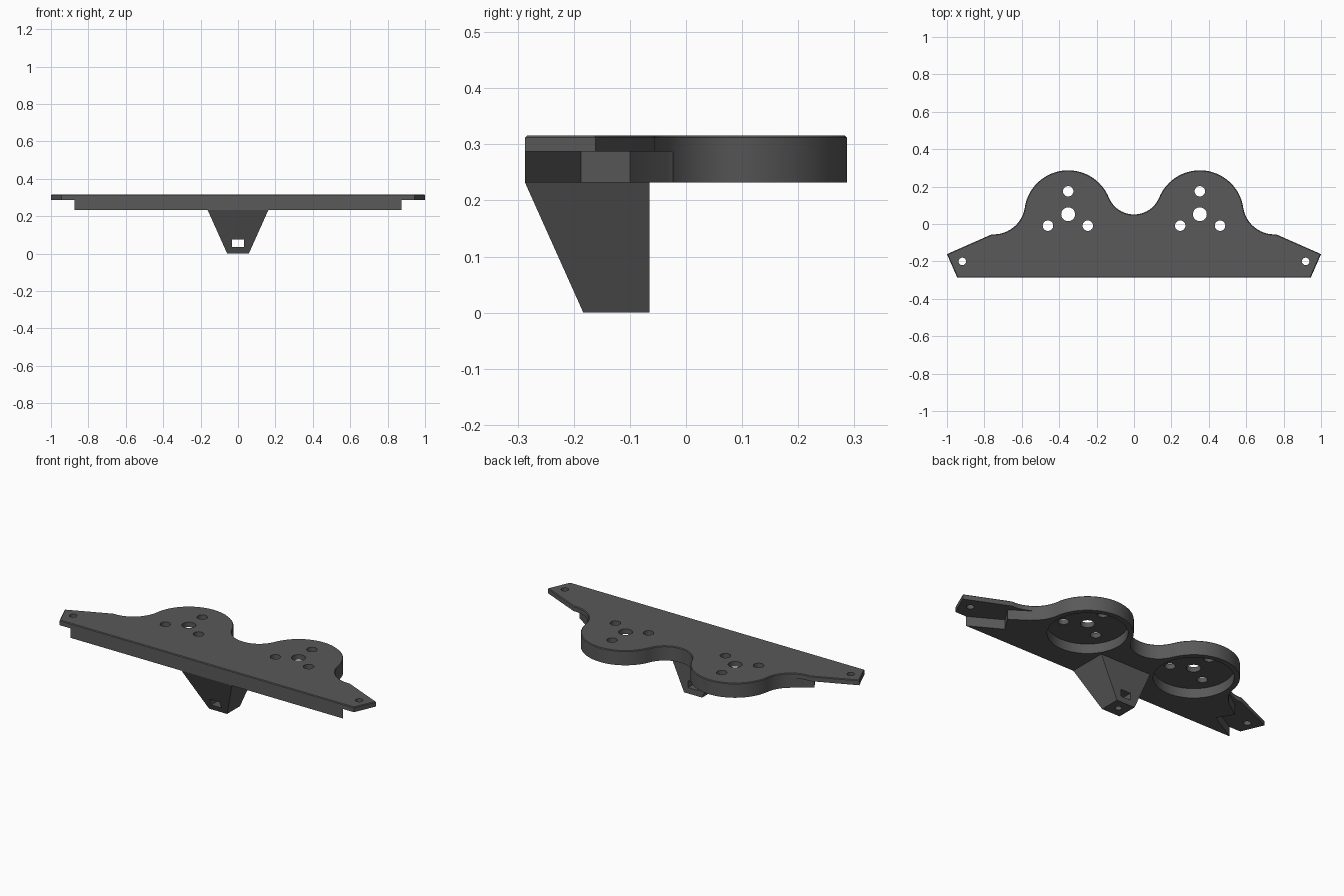
import bpy, bmesh, math

if "Cube" in bpy.data.objects:
    bpy.data.objects.remove(bpy.data.objects["Cube"])

Z_LOW, Z_MID, Z_TOP = 0.232, 0.287, 0.316
LOBE, LOBE_R = (0.352, 0.052), 0.235

mat = bpy.data.materials.new("dark_grey")
mat.diffuse_color = (0.1, 0.1, 0.1, 1)
mat.use_nodes = True
mat.node_tree.nodes["Principled BSDF"].inputs["Base Color"].default_value = mat.diffuse_color


def arc(center, r, a0, a1, n):
    angles = [math.radians(a0 + (a1 - a0) * i / n) for i in range(n + 1)]
    return [(center[0] + r * math.cos(a), center[1] + r * math.sin(a)) for a in angles]


def prism(name, pts, z0, z1, bevel=0.0):
    """Extrude a flat outline from z0 to z1, with an optional small top chamfer."""
    bm = bmesh.new()
    base = bm.faces.new([bm.verts.new((x, y, z0)) for x, y in pts])
    ext = bmesh.ops.extrude_face_region(bm, geom=[base])
    for v in ext["geom"]:
        if isinstance(v, bmesh.types.BMVert):
            v.co.z = z1
    bmesh.ops.recalc_face_normals(bm, faces=bm.faces)
    if bevel:
        rim = [e for e in bm.edges if all(abs(v.co.z - z1) < 1e-5 for v in e.verts)]
        bmesh.ops.bevel(bm, geom=rim, offset=bevel, segments=1, affect='EDGES')
    return finish(name, bm)


def finish(name, bm):
    me = bpy.data.meshes.new(name)
    bm.to_mesh(me)
    bm.free()
    ob = bpy.data.objects.new(name, me)
    me.materials.append(mat)
    bpy.context.collection.objects.link(ob)
    return ob


def cylinder(center, r, z0, z1, n=32):
    return prism("cutter", arc(center, r, 0, 360, n)[:-1], z0, z1)


def cut(ob, cutter):
    mod = ob.modifiers.new("cut", 'BOOLEAN')
    mod.operation, mod.solver, mod.object = 'DIFFERENCE', 'EXACT', cutter
    bpy.context.view_layer.objects.active = ob
    bpy.ops.object.modifier_apply(modifier=mod.name)
    bpy.data.objects.remove(cutter)


# mounting plate: two round lobes, a valley between them and pointed wings
half = [(0.945, -0.287), (1.0, -0.161)]
half += arc((0.75, 0.1126), 0.168, -86.6, -171.3, 12)
half += arc(LOBE, LOBE_R, 8.7, 157.8, 32)[1:]
half += arc((0, 0.196), 0.145, -22.2, -90, 12)[1:]
outline = half + [(-x, y) for x, y in reversed(half[:-1])]
plate = prism("mounting_plate", outline, Z_LOW, Z_TOP, 0.004)

# thin wing tips: the underside is cut away with a small notch
under = [(0.875, -0.4), (0.875, -0.287), (0.70, -0.187), (0.755, -0.1), (0.66, -0.035),
         (0.65, -0.023), (0.75, 0.05), (1.2, 0.05), (1.2, -0.4)]
for s in (1, -1):
    cut(plate, prism("cutter", [(s * x, y) for x, y in under], 0.1, Z_MID))
    # round pocket under each lobe
    cut(plate, cylinder((s * LOBE[0], LOBE[1]), 0.206, 0.1, Z_MID, 64))
    # shaft, screw and wing holes
    for x, y, r in ((0.352, 0.052, 0.037), (0.352, 0.175, 0.028), (0.46, -0.009, 0.028),
                    (0.247, -0.009, 0.028), (0.918, -0.2, 0.02)):
        cut(plate, cylinder((s * x, y), r, 0.1, 0.5))

# tapered bracket below the plate
bm = bmesh.new()
low = [bm.verts.new((x, y, 0)) for x, y in
       ((-0.058, -0.183), (0.058, -0.183), (0.058, -0.065), (-0.058, -0.065))]
top = [bm.verts.new((x, y, Z_LOW)) for x, y in
       ((-0.162, -0.287), (0.162, -0.287), (0.162, -0.065), (-0.162, -0.065))]
bm.faces.new(low[::-1])
bm.faces.new(top)
for i in range(4):
    j = (i + 1) % 4
    bm.faces.new((low[i], low[j], top[j], top[i]))
bmesh.ops.recalc_face_normals(bm, faces=bm.faces)
bracket = finish("bracket", bm)

# square slot through the bracket and a screw hole from below
slot = [(-0.032, -0.4), (0.032, -0.4), (0.032, 0.1), (-0.032, 0.1)]
cut(bracket, prism("cutter", slot, 0.034, 0.074))
cut(bracket, cylinder((0, -0.124), 0.018, -0.1, 0.05, 24))

for ob in (plate, bracket):
    bpy.ops.object.select_all(action='DESELECT')
    ob.select_set(True)
    bpy.context.view_layer.objects.active = ob
    bpy.ops.object.shade_smooth_by_angle(angle=math.radians(30))
